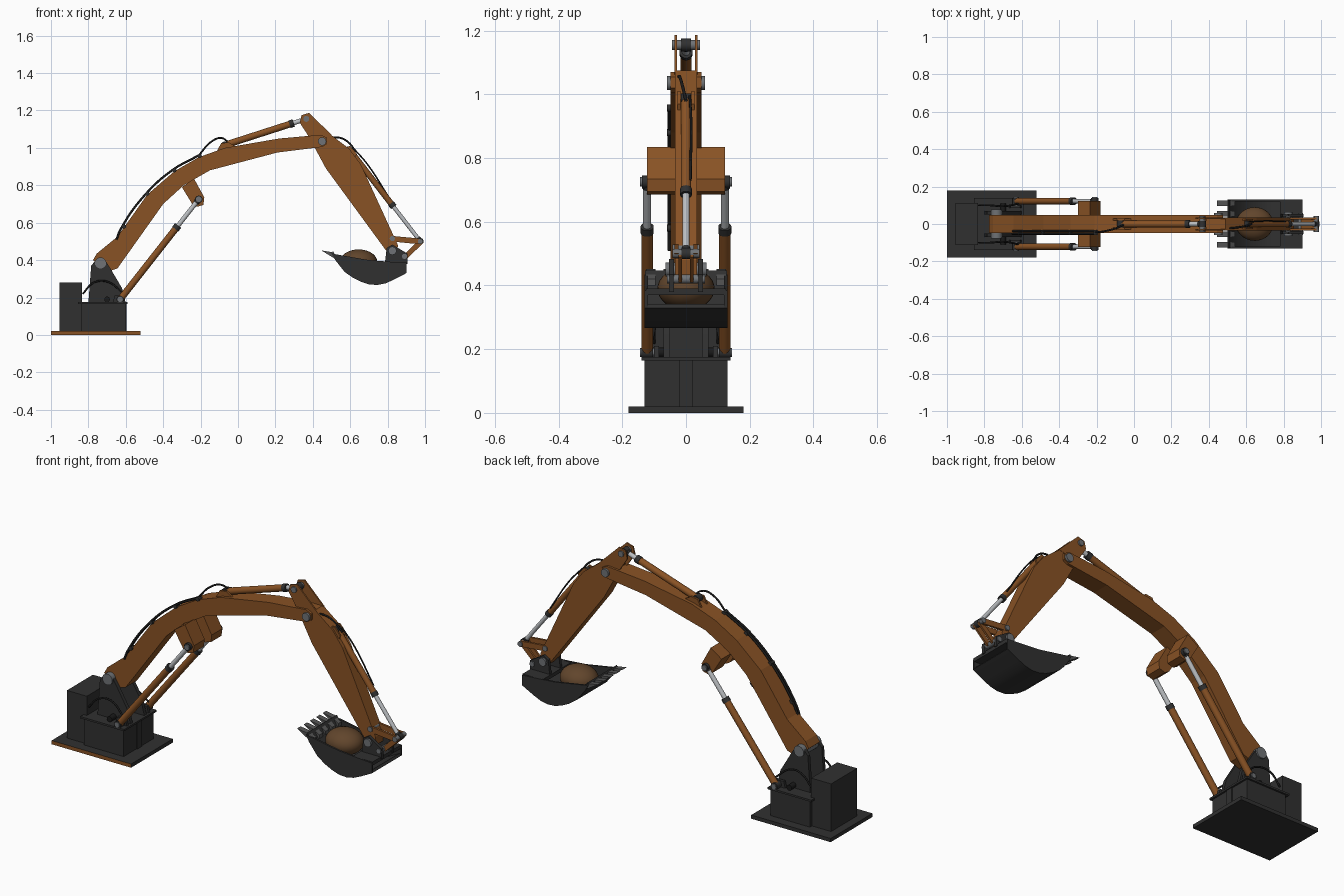
import bpy, bmesh, math
from mathutils import Vector

if "Cube" in bpy.data.objects:
    bpy.data.objects.remove(bpy.data.objects["Cube"], do_unlink=True)


def material(name, r, g, b):
    m = bpy.data.materials.new(name)
    m.use_nodes = True
    m.diffuse_color = (r, g, b, 1)
    m.node_tree.nodes["Principled BSDF"].inputs["Base Color"].default_value = (r, g, b, 1)
    return m


orange = material("burnt orange paint", .25, .085, .018)
dark = material("charcoal steel", .03, .03, .03)
black = material("black rubber", .01, .01, .01)
chrome = material("polished chrome", .5, .52, .54)
grey = material("pin grey", .16, .17, .18)
tooth_grey = material("worn tooth steel", .09, .09, .09)
soil = material("brown soil", .12, .06, .025)


def finish(name, bm, *mats):
    bmesh.ops.recalc_face_normals(bm, faces=bm.faces)
    mesh = bpy.data.meshes.new(name)
    bm.to_mesh(mesh)
    bm.free()
    for m in mats:
        mesh.materials.append(m)
    ob = bpy.data.objects.new(name, mesh)
    bpy.context.collection.objects.link(ob)
    return ob


def smooth(ob, angle=40):
    bpy.ops.object.select_all(action='DESELECT')
    ob.select_set(True)
    bpy.context.view_layer.objects.active = ob
    bpy.ops.object.shade_smooth_by_angle(angle=math.radians(angle))


def prism(name, pts, y0, y1, mat):
    """Extrude a side profile (x, z) from y0 to y1."""
    bm = bmesh.new()
    face = bm.faces.new([bm.verts.new((x, y0, z)) for x, z in pts])
    out = bmesh.ops.extrude_face_region(bm, geom=[face])["geom"]
    bmesh.ops.translate(bm, vec=(0, y1 - y0, 0),
                        verts=[v for v in out if isinstance(v, bmesh.types.BMVert)])
    return finish(name, bm, mat)


def pair(name, pts, inner, outer, mat):
    for side, s in (("left", 1), ("right", -1)):
        prism(f"{side}_{name}", pts, s * inner, s * outer, mat)


def box(name, x0, x1, half, z0, z1, mat):
    return prism(name, [(x0, z0), (x1, z0), (x1, z1), (x0, z1)], -half, half, mat)


def rod(name, a, b, radius, mat, sides=20):
    a, b = Vector(a), Vector(b)
    bm = bmesh.new()
    bmesh.ops.create_cone(bm, cap_ends=True, segments=sides, radius1=radius,
                          radius2=radius, depth=(b - a).length)
    ob = finish(name, bm, mat)
    ob.rotation_mode = 'QUATERNION'
    ob.rotation_quaternion = Vector((0, 0, 1)).rotation_difference(b - a)
    ob.location = (a + b) / 2
    smooth(ob)
    return ob


def pin(name, x, z, half, radius, mat=grey, y=0):
    return rod(name, (x, y - half, z), (x, y + half, z), radius, mat)


def ram(name, a, b, split, radius, y=0):
    """Hydraulic cylinder from a to b (x, z); the barrel ends at the split."""
    a, b = Vector((a[0], y, a[1])), Vector((b[0], y, b[1]))
    at = a.lerp(b, split)
    step = (b - a).normalized() * .012
    rod(name + "_barrel", a, at, radius, orange)
    rod(name + "_gland", at - step, at + step, radius * 1.15, dark)
    rod(name + "_piston", at, b, radius * .68, chrome)
    rod(name + "_rod_end", b - step * 2, b, radius * .85, dark)
    pin(name + "_base_eye", a.x, a.z, radius, radius * 1.1, dark, y)
    pin(name + "_tip_eye", b.x, b.z, radius * .9, radius * 1.1, dark, y)


def hose(name, pts, radius=.005):
    curve = bpy.data.curves.new(name, 'CURVE')
    curve.dimensions = '3D'
    curve.bevel_depth = radius
    curve.bevel_resolution = 2
    curve.resolution_u = 6
    sp = curve.splines.new('BEZIER')
    sp.bezier_points.add(len(pts) - 1)
    for bp, p in zip(sp.bezier_points, pts):
        bp.co = p
        bp.handle_left_type = bp.handle_right_type = 'AUTO'
    curve.materials.append(black)
    bpy.context.collection.objects.link(bpy.data.objects.new(name, curve))


# Pedestal: ground plate with painted front edge, housing, rear box, deck
plate = box("ground_plate", -1, -.52, .18, 0, .02, dark)
plate.data.materials.append(orange)
for f in plate.data.polygons:
    f.material_index = int(f.normal.y < -.5)
box("pedestal_housing", -.84, -.6, .13, .02, .165, dark)
box("pedestal_front_rib", -.62, -.595, .02, .02, .165, dark)
box("rear_box", -.955, -.835, .112, .02, .28, dark)
box("pedestal_deck", -.855, -.59, .14, .165, .175, dark)
pair("boom_bracket", [(-.8, .17), (-.785, .37), (-.76, .4), (-.71, .4), (-.685, .36),
                      (-.62, .25), (-.6, .17)], .05, .07, dark)
pair("ram_bracket", [(-.67, .17), (-.66, .21), (-.61, .21), (-.6, .17)], .085, .1, dark)
pin("boom_foot_pin", -.735, .385, .078, .03)
for s in (-1, 1):
    pin("valve_port", -.7, .19, .02, .015, black, s * .09)
    hose("pedestal_hose", [(-.83, s * .1, .22), (-.77, s * .1, .28), (-.7, s * .095, .285),
                           (-.61, s * .11, .22)])

# Boom with the brackets that take the lifting rams
prism("boom", [(-.775, .4), (-.755, .435), (-.645, .525), (-.485, .75), (-.34, .875),
               (-.21, .95), (-.07, 1), (.22, 1.05), (.445, 1.07), (.475, 1.055),
               (.475, 1.02), (.45, 1.005), (.21, .975), (-.15, .88), (-.29, .8),
               (-.4, .7), (-.645, .355), (-.7, .337)], -.048, .048, orange)
pair("ram_mount", [(-.3, .79), (-.235, .835), (-.18, .735), (-.185, .695), (-.22, .685),
                   (-.245, .7)], .03, .122, orange)
pair("arm_ram_mount", [(-.12, .97), (-.09, 1.025), (-.05, 1.03), (0, 1)], .02, .03, orange)
for s in (-1, 1):
    ram("boom_ram", (-.63, .19), (-.21, .725), .72, .018, s * .122)
    pin("boom_ram_foot_pin", -.63, .19, .03, .014, grey, s * .115)
    pin("boom_ram_head_pin", -.21, .725, .022, .015, grey, s * .123)

# Pipes clamped along the boom, then a loop over to the arm ram
for y in (-.052, -.038):
    hose("boom_pipe", [(-.65, y, .51), (-.63, y, .56), (-.49, y, .757), (-.345, y, .885),
                       (-.21, y, .96)], .006)
for x, z in ((-.61, .58), (-.485, .755), (-.34, .88), (-.205, .957)):
    pin("pipe_clamp", x, z, .014, .011, dark, -.045)
hose("boom_hose_loop", [(-.21, -.045, .96), (-.14, -.035, 1.035), (-.09, -.02, 1.053),
                        (-.05, 0, 1.03)])

# Arm: solid lower beam with two ear plates at the top
prism("arm", [(.385, 1.075), (.49, 1.075), (.595, .995), (.655, .915), (.855, .48),
              (.85, .43), (.82, .42), (.785, .46), (.47, .89), (.4, 1.02)],
      -.035, .035, orange)
pair("arm_ear", [(.33, 1.135), (.34, 1.175), (.38, 1.187), (.5, 1.07), (.385, 1.05)],
     .028, .036, orange)
ram("arm_ram", (-.07, 1.015), (.365, 1.155), .82, .018)
pin("arm_pivot_pin", .45, 1.035, .06, .022)
pin("arm_ram_pin", .365, 1.155, .044, .016)
hose("arm_hose", [(.48, -.025, 1.05), (.54, -.02, 1.055), (.59, -.012, 1.03),
                  (.63, 0, .98)])
hose("arm_lower_hose", [(.62, .012, .995), (.69, .016, .915), (.81, .014, .73)], .004)
pair("bucket_ram_mount", [(.56, 1), (.6, 1.01), (.635, .97), (.62, .93)], .018, .026, orange)
ram("bucket_ram", (.6, .985), (.975, .5), .6, .016)

# Linkage between arm, ram and bucket
pair("rocker_link", [(.815, .5), (.815, .53), (.975, .515), (.99, .5), (.97, .485)],
     .024, .036, orange)
pair("push_link", [(.96, .5), (.985, .51), (.99, .49), (.905, .41), (.88, .42)],
     .012, .023, orange)
for x, z, half in ((.975, .5, .042), (.825, .515, .042), (.89, .42, .06)):
    pin("linkage_pin", x, z, half, .014)
pin("bucket_pivot_pin", .825, .45, .064, .022)

# Bucket: curved shell, side plates, rear crossbar, ears and teeth
curved = [(.5, .435), (.52, .4), (.57, .337), (.615, .305), (.66, .283), (.7, .27),
          (.745, .267), (.79, .276), (.83, .294), (.9, .33)]
inner = [(x + (.7 - x) * .04, z + .012) for x, z in reversed(curved)]
smooth(prism("bucket_shell", curved + inner, -.128, .128, dark), 25)
pair("bucket_side", curved + [(.9, .385), (.8, .392), (.7, .4)], .12, .13, dark)
box("bucket_crossbar", .78, .9, .125, .37, .39, dark)
pair("bucket_ear", [(.785, .38), (.795, .465), (.825, .483), (.855, .465), (.905, .435),
                    (.905, .38)], .037, .054, dark)
for i in range(5):
    y = (i - 2) * .055
    prism("bucket_tooth", [(.445, .452), (.5, .443), (.54, .42), (.54, .4), (.505, .415)],
          y - .015, y + .015, tooth_grey)

# Soil heap carried in the bucket
bm = bmesh.new()
bmesh.ops.create_uvsphere(bm, u_segments=28, v_segments=16, radius=1)
bmesh.ops.scale(bm, vec=(.1, .09, .067), verts=bm.verts)
bmesh.ops.translate(bm, vec=(.645, 0, .39), verts=bm.verts)
smooth(finish("soil_heap", bm, soil), 60)
